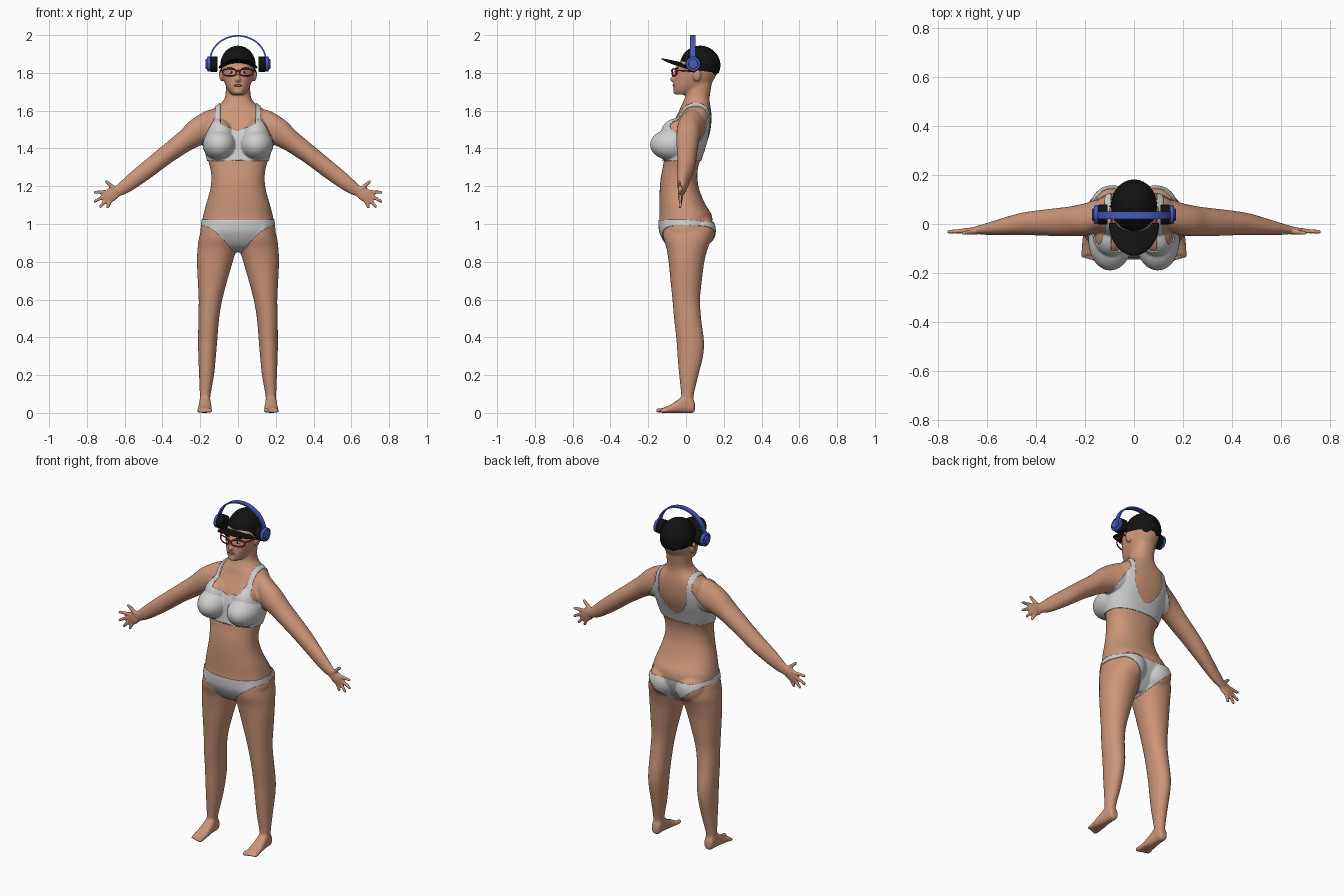
import bpy, bmesh, math
from mathutils import Matrix, Vector

if "Cube" in bpy.data.objects:
    bpy.data.objects.remove(bpy.data.objects["Cube"])

def material(name, rgb):
    m = bpy.data.materials.new(name)
    m.diffuse_color = (*rgb, 1)
    m.use_nodes = True
    m.node_tree.nodes["Principled BSDF"].inputs["Base Color"].default_value = m.diffuse_color
    return m

SKIN = material("skin", (0.60, 0.30, 0.19))
CLOTH = material("light grey cloth", (0.62, 0.62, 0.62))
BLACK = material("black", (0.006, 0.006, 0.006))
BLUE = material("blue plastic", (0.065, 0.10, 0.52))
RED = material("red frame", (0.55, 0.01, 0.03))
LIPS = material("lips", (0.30, 0.11, 0.08))
WHITE = material("eye white", (0.75, 0.75, 0.72))

def activate(ob):
    bpy.ops.object.select_all(action='DESELECT')
    ob.select_set(True)
    bpy.context.view_layer.objects.active = ob

def finish(name, bm, mat, angle=40):
    bmesh.ops.recalc_face_normals(bm, faces=bm.faces)
    me = bpy.data.meshes.new(name)
    bm.to_mesh(me)
    bm.free()
    ob = bpy.data.objects.new(name, me)
    bpy.context.collection.objects.link(ob)
    me.materials.append(mat)
    activate(ob)
    bpy.ops.object.shade_smooth_by_angle(angle=math.radians(angle))
    return ob

def spline(rows, steps=4):
    out = []
    for i in range(len(rows) - 1):
        p = [rows[max(0, i - 1)], rows[i], rows[i + 1], rows[min(len(rows) - 1, i + 2)]]
        for k in range(steps):
            t = k / steps
            out.append([0.5 * (2 * b + (c - a) * t + (2*a - 5*b + 4*c - d) * t*t
                        + (3*b - a - 3*c + d) * t**3) for a, b, c, d in zip(*p)])
    return out + [list(rows[-1])]

def loft(bm, rows, axis, s=1, n=2.0, seg=36):
    """rows: (position on axis, a0, a1, b0, b1) = extents of each cross-section"""
    rings = []
    for t, a0, a1, b0, b1 in spline(rows):
        ring = []
        for k in range(seg):
            c, d = math.cos(2*math.pi*k/seg), math.sin(2*math.pi*k/seg)
            a = (a0+a1)/2 + (a1-a0)/2 * math.copysign(abs(c)**(2/n), c)
            b = (b0+b1)/2 + (b1-b0)/2 * math.copysign(abs(d)**(2/n), d)
            x, y, z = {'z': (a, b, t), 'y': (a, t, b), 'x': (t, a, b)}[axis]
            ring.append(bm.verts.new((s*x, y, z)))
        rings.append(ring)
    for r0, r1 in zip(rings, rings[1:]):
        for k in range(seg):
            bm.faces.new((r0[k], r0[(k+1) % seg], r1[(k+1) % seg], r1[k]))
    bm.faces.new(rings[0])
    bm.faces.new(rings[-1])

def ball(bm, c, r, tilt=0, seg=24):
    m = Matrix.Translation(c) @ Matrix.Rotation(tilt, 4, 'Y') @ Matrix.Diagonal((*r, 1))
    bmesh.ops.create_uvsphere(bm, u_segments=seg, v_segments=seg*2//3, radius=1, matrix=m)

def finger(bm, a, b, r0, r1, s):
    for k in range(10):
        p = Vector(a).lerp(Vector(b), k/9)
        r = r0 + (r1-r0)*k/9
        ball(bm, (s*p.x, p.y, p.z), (r, r, r), seg=12)

# ---- body: overlapping lofts fused into one skin
bm = bmesh.new()
torso = [(.855, .04, -.05, .06), (.89, .14, -.10, .09), (.95, .197, -.135, .125), (1.0, .192, -.142, .14),
         (1.05, .183, -.14, .135), (1.1, .170, -.14, .105), (1.15, .155, -.14, .082), (1.2, .144, -.138, .066),
         (1.25, .141, -.133, .06), (1.3, .148, -.123, .064), (1.35, .163, -.115, .08), (1.4, .173, -.11, .098),
         (1.45, .18, -.105, .117), (1.5, .183, -.088, .13), (1.55, .178, -.062, .135), (1.59, .155, -.04, .134),
         (1.62, .118, -.028, .13), (1.645, .085, -.016, .126), (1.68, .067, -.004, .126), (1.76, .064, 0, .14)]
loft(bm, [(z, -w, w, f, b) for z, w, f, b in torso], 'z', n=2.25, seg=48)
head = [(1.685, .03, -.055, .02), (1.70, .046, -.063, .07), (1.725, .062, -.066, .115), (1.76, .075, -.064, .145),
        (1.80, .084, -.06, .165), (1.83, .086, -.052, .17), (1.86, .082, -.03, .165), (1.90, .062, 0, .145),
        (1.925, .03, .04, .11)]
loft(bm, [(z, -w, w, f, b) for z, w, f, b in head], 'z', n=2.2)
ball(bm, (0, -.066, 1.765), (.014, .019, .014))
ball(bm, (0, -.06, 1.785), (.008, .014, .026))
ball(bm, (0, -.052, 1.70), (.025, .017, .014))
for s in (1, -1):
    ball(bm, (s*.089, .058, 1.785), (.011, .021, .032), s*.15)
    ball(bm, (s*.097, -.068, 1.42), (.085, .118, .08))
    ball(bm, (s*.093, -.045, 1.475), (.07, .085, .08))
    ball(bm, (s*.088, .07, .965), (.09, .085, .09))
    # leg
    loft(bm, [(.03, .148, .2, -.03, .045), (.09, .146, .202, -.025, .04), (.2, .127, .206, -.036, .066),
              (.3, .117, .21, -.045, .09), (.38, .11, .211, -.05, .095), (.5, .1, .21, -.063, .08),
              (.6, .083, .208, -.072, .074), (.7, .057, .213, -.082, .084), (.8, .028, .217, -.092, .097),
              (.87, .008, .214, -.103, .115), (.93, .002, .206, -.12, .135), (1.0, .02, .185, -.12, .125)],
         'z', s, 2.1)
    # foot and toes
    loft(bm, [(.047, .155, .192, .012, .05), (.035, .147, .2, 0, .08), (0, .145, .204, 0, .1),
              (-.04, .142, .208, 0, .072), (-.085, .138, .213, 0, .042), (-.125, .14, .213, 0, .026)],
         'y', s, 2.4)
    for k in range(5):
        r = .0125 if k == 0 else .0085
        x = .149 + .0148*k
        finger(bm, (x, -.11, r+.002), (x, -.147 + .004*k, r), r, r, s)
    # arm
    loft(bm, [(.10, -.01, .10, 1.48, 1.605), (.15, -.035, .1, 1.43, 1.605), (.2, -.048, .085, 1.415, 1.582),
              (.255, -.05, .073, 1.388, 1.545), (.307, -.05, .066, 1.355, 1.492), (.36, -.048, .06, 1.32, 1.447),
              (.465, -.045, .045, 1.242, 1.36), (.57, -.046, .014, 1.172, 1.272), (.635, -.042, -.006, 1.145, 1.212),
              (.665, -.04, -.014, 1.14, 1.185)], 'x', s)
    # hand
    ball(bm, (s*.668, -.029, 1.157), (.048, .014, .037), s*math.radians(40))
    finger(bm, (.645, -.03, 1.178), (.697, -.037, 1.225), .014, .009, s)
    for (x0, z0), (x1, z1) in (((.69, 1.172), (.757, 1.167)), ((.692, 1.157), (.758, 1.12)),
                               ((.685, 1.142), (.729, 1.093)), ((.672, 1.13), (.69, 1.09))):
        finger(bm, (x0, -.028, z0), (x1, -.032, z1), .011, .009, s)
body = finish("body", bm, SKIN, 180)
mod = body.modifiers.new("fuse", 'REMESH')
mod.mode, mod.voxel_size, mod.use_smooth_shade = 'VOXEL', .006, True
mod2 = body.modifiers.new("soften", 'SMOOTH')
mod2.factor, mod2.iterations = .5, 4
for m in ("fuse", "soften"):
    bpy.ops.object.modifier_apply(modifier=m)

# ---- clothes: the skin trimmed along a smooth outline (inside where f > 0) and offset
def garment(name, f, mat, offset):
    bm = bmesh.new()
    bm.from_mesh(body.data)
    bm.normal_update()
    far = [v for v in bm.verts if f(v.co) < -.03]
    bmesh.ops.delete(bm, geom=far, context='VERTS')
    val = {v: f(v.co) for v in bm.verts}
    new = set()
    for e in list(bm.edges):
        a, b = e.verts
        if val[a] * val[b] < 0:
            new.add(bmesh.utils.edge_split(e, a, val[a] / (val[a] - val[b]))[1])
    for face in list(bm.faces):
        cut = [v for v in face.verts if v in new]
        if len(cut) == 2:
            bmesh.utils.face_split(face, cut[0], cut[1])
    bmesh.ops.delete(bm, geom=[p for p in bm.faces if f(p.calc_center_median()) < 0], context='FACES')
    bm.normal_update()
    for v in bm.verts:
        v.co += v.normal * offset
    ob = finish(name, bm, mat, 180)
    sol = ob.modifiers.new("hem", 'SOLIDIFY')
    sol.thickness, sol.offset, sol.use_rim_only = offset, -1, True

def bra(p):
    x = abs(p.x)
    neck = 1.49 + .4*x if p.y < .03 else 1.39 + 12*x*x
    outer = min(.19, .117 + .6*max(0, 1.56 - p.z))
    return min(p.z - 1.335, max(x - .093, neck - p.z), outer - x, 1.66 - p.z)

def briefs(p):
    low = .992 - .125*(max(0, .187 - abs(p.x))/.155)**1.6
    top = 1.022 - max(0, p.y)*.1
    return min(top - p.z, p.z - low, .25 - abs(p.x))

def hair(p):
    return min(p.z - 1.80 - .012*math.sin(p.x*90 + 1) - .1*abs(p.x), p.y - .07)

garment("bra", bra, CLOTH, .005)
garment("briefs", briefs, CLOTH, .004)
garment("hair", hair, BLACK, .004)

# ---- face details
for name, mat, x, y, z, r in (("eyes", WHITE, .036, -.046, 1.803, (.014, .011, .008)),
                              ("irises", BLACK, .035, -.053, 1.803, (.006, .005, .006)),
                              ("eyebrows", BLACK, .037, -.049, 1.824, (.021, .009, .004)),
                              ("lips", LIPS, 0, -.063, 1.733, (.021, .008, .006))):
    bm = bmesh.new()
    for s in ((1, -1) if x else (1,)):
        ball(bm, (s*x, y, z), r, -s*.15 if x else 0, 16)
    finish(name, bm, mat)

# ---- cap
bm = bmesh.new()
ball(bm, (0, .075, 1.84), (.094, .107, .104), seg=48)
bmesh.ops.bisect_plane(bm, geom=bm.verts[:] + bm.edges[:] + bm.faces[:], plane_co=(0, 0, 1.82),
                       plane_no=(0, .12, 1), clear_inner=True)
finish("cap_crown", bm, BLACK)
bm = bmesh.new()
rows = []
for i in range(9):
    t = .2 + .1*i
    rows.append([])
    for k in range(25):
        u, w = t*math.sin(math.pi*(k/24 - .5)), t*math.cos(math.pi*(k/24 - .5))
        rows[-1].append(bm.verts.new((.103*u, .005 - .133*w, 1.85 + .028*w - .022*u*u)))
for r0, r1 in zip(rows, rows[1:]):
    for k in range(24):
        bm.faces.new((r0[k], r0[k+1], r1[k+1], r1[k]))
ob = finish("cap_brim", bm, BLACK)
ob.modifiers.new("thickness", 'SOLIDIFY').thickness = .006

# ---- glasses
cu = bpy.data.curves.new("glasses", 'CURVE')
cu.dimensions, cu.bevel_depth, cu.bevel_resolution = '3D', .0038, 2
def wire(pts, cyclic=False):
    sp = cu.splines.new('POLY')
    sp.points.add(len(pts) - 1)
    for p, q in zip(sp.points, pts):
        p.co = (*q, 1)
    sp.use_cyclic_u = cyclic
for s in (1, -1):
    rim = []
    for k in range(28):
        c, d = math.cos(k*math.pi/14), math.sin(k*math.pi/14)
        x = .044 + .036*math.copysign(abs(c)**.7, c)
        rim.append((s*x, -.074 + 4*x*x, 1.803 + .018*math.copysign(abs(d)**.7, d)))
    wire(rim, True)
    wire([(s*.08, -.048, 1.812), (s*.09, -.03, 1.813), (s*.093, .05, 1.806), (s*.092, .065, 1.795)])
wire([(-.009, -.074, 1.808), (0, -.077, 1.811), (.009, -.074, 1.808)])
ob = bpy.data.objects.new("glasses", cu)
bpy.context.collection.objects.link(ob)
cu.materials.append(RED)
activate(ob)
bpy.ops.object.convert(target='MESH')

# ---- headphones
bm = bmesh.new()
rings = []
for k in range(41):
    a = math.pi*k/40
    rings.append([bm.verts.new(((.148+d)*math.cos(a), .036+y, 1.862 + (.134+d)*math.sin(a)))
                  for d, y in ((-.004, -.015), (.004, -.015), (.004, .015), (-.004, .015))])
for r0, r1 in zip(rings, rings[1:]):
    for k in range(4):
        bm.faces.new((r0[k], r0[(k+1) % 4], r1[(k+1) % 4], r1[k]))
bm.faces.new(rings[0])
bm.faces.new(rings[-1])
finish("headband", bm, BLUE)

def discs(name, mat, parts):
    bm = bmesh.new()
    for s in (1, -1):
        for x0, x1, r in parts:
            m = Matrix.Translation((s*(x0+x1)/2, .038, 1.847)) @ Matrix.Rotation(math.pi/2, 4, 'Y')
            bmesh.ops.create_cone(bm, cap_ends=True, segments=32, radius1=r, radius2=r, depth=x1-x0, matrix=m)
    ob = finish(name, bm, mat)
    bv = ob.modifiers.new("round", 'BEVEL')
    bv.width, bv.segments = .004, 2
discs("earcups", BLUE, ((.144, .163, .039), (.160, .171, .026)))
discs("ear_pads", BLACK, ((.108, .146, .041),))
